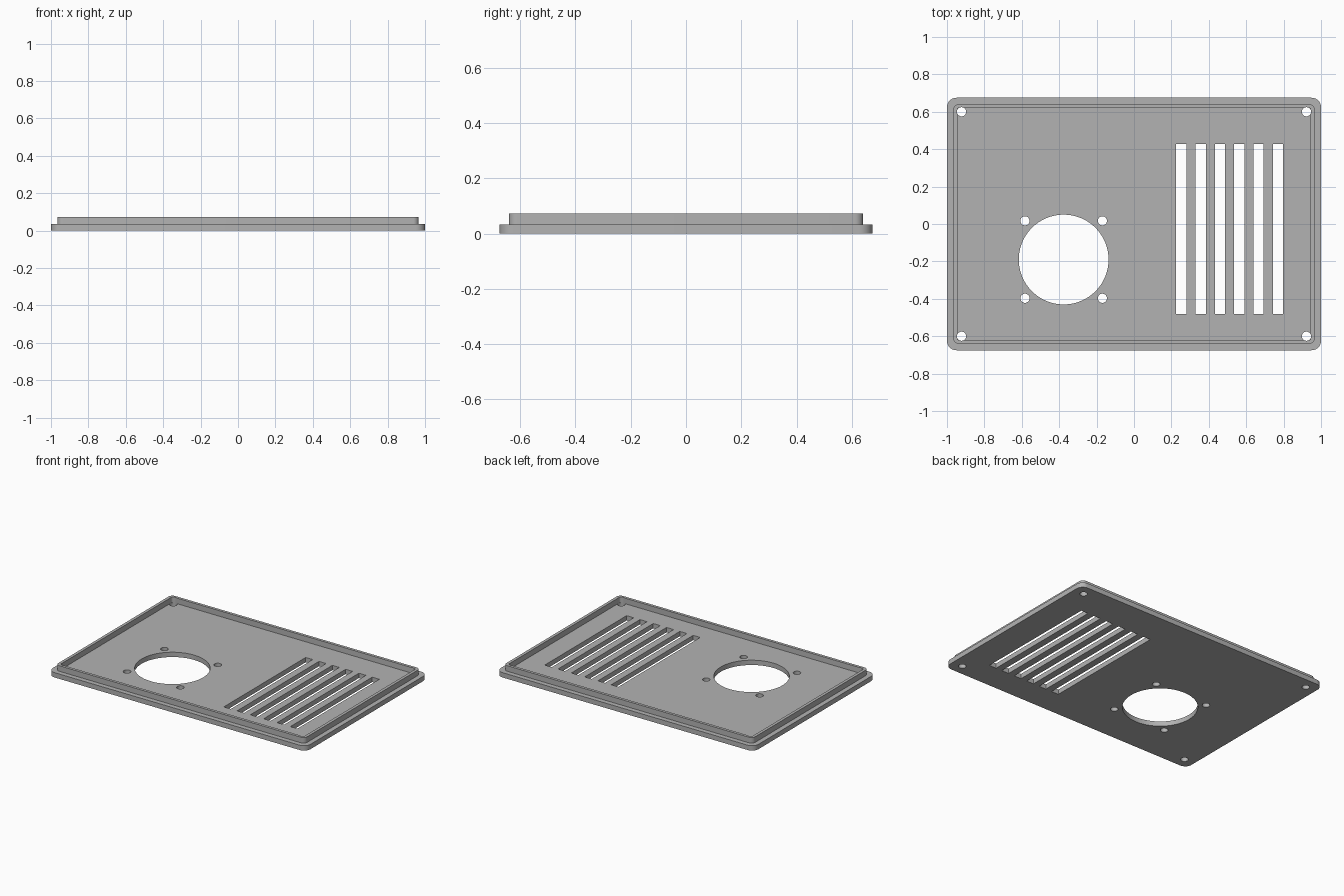
import bpy, bmesh, math
from mathutils import Matrix

cube = bpy.data.objects.get("Cube")
if cube:
    bpy.data.objects.remove(cube, do_unlink=True)

FLOOR, TOP = 0.034, 0.073

grey = bpy.data.materials.new("plain grey")
grey.use_nodes = True
colour = (0.45, 0.45, 0.45, 1)
grey.diffuse_color = colour
grey.node_tree.nodes["Principled BSDF"].inputs["Base Color"].default_value = colour


def rounded_loop(bm, hx, hy, r, z, steps=8):
    """Ring of vertices around a rounded rectangle."""
    ring = []
    for i, (sx, sy) in enumerate([(1, 1), (-1, 1), (-1, -1), (1, -1)]):
        for k in range(steps + 1):
            a = math.pi / 2 * (i + k / steps)
            ring.append(bm.verts.new((sx * (hx - r) + r * math.cos(a),
                                      sy * (hy - r) + r * math.sin(a), z)))
    return ring


def finish(bm, name):
    bmesh.ops.recalc_face_normals(bm, faces=bm.faces)
    mesh = bpy.data.meshes.new(name)
    bm.to_mesh(mesh)
    bm.free()
    mesh.materials.append(grey)
    obj = bpy.data.objects.new(name, mesh)
    bpy.context.collection.objects.link(obj)
    return obj


# Cover plate with a raised locating lip, as one stepped solid
bm = bmesh.new()
steps = [(1.0, 0.675, 0.05, 0), (1.0, 0.675, 0.05, FLOOR),
         (0.966, 0.641, 0.03, FLOOR), (0.966, 0.641, 0.03, TOP),
         (0.945, 0.621, 0.012, TOP), (0.945, 0.621, 0.012, FLOOR)]
rings = [rounded_loop(bm, *s) for s in steps]
for low, high in zip(rings, rings[1:]):
    n = len(low)
    for i in range(n):
        j = (i + 1) % n
        bm.faces.new((low[i], low[j], high[j], high[i]))
bm.faces.new(rings[0])
bm.faces.new(rings[-1])
cover = finish(bm, "cover_plate")

# Cutter holding every opening
bm = bmesh.new()


def round_hole(x, y, r, sides):
    bmesh.ops.create_cone(bm, cap_ends=True, segments=sides, radius1=r, radius2=r,
                          depth=0.4, matrix=Matrix.Translation((x, y, 0)))


fan_x, fan_y = -0.376, -0.19
round_hole(fan_x, fan_y, 0.24, 96)
for sx in (-1, 1):
    for sy in (-1, 1):
        round_hole(sx * 0.922, sy * 0.6, 0.0245, 32)
        round_hole(fan_x + sx * 0.207, fan_y + sy * 0.207, 0.0245, 32)
for i in range(6):
    place = Matrix.Translation((0.253 + i * 0.1033, -0.026, 0))
    bmesh.ops.create_cube(bm, size=1, matrix=place @ Matrix.Diagonal((0.055, 0.908, 0.4, 1)))
cutter = finish(bm, "opening_cutter")
cutter.hide_render = True

# Cut the openings, then drop the cutter
cut = cover.modifiers.new("openings", "BOOLEAN")
cut.operation = "DIFFERENCE"
cut.solver = "EXACT"
cut.object = cutter
bpy.ops.object.select_all(action="DESELECT")
bpy.context.view_layer.objects.active = cover
cover.select_set(True)
bpy.ops.object.modifier_apply(modifier=cut.name)
bpy.data.objects.remove(cutter, do_unlink=True)
bpy.ops.object.shade_smooth_by_angle(angle=math.radians(30))
